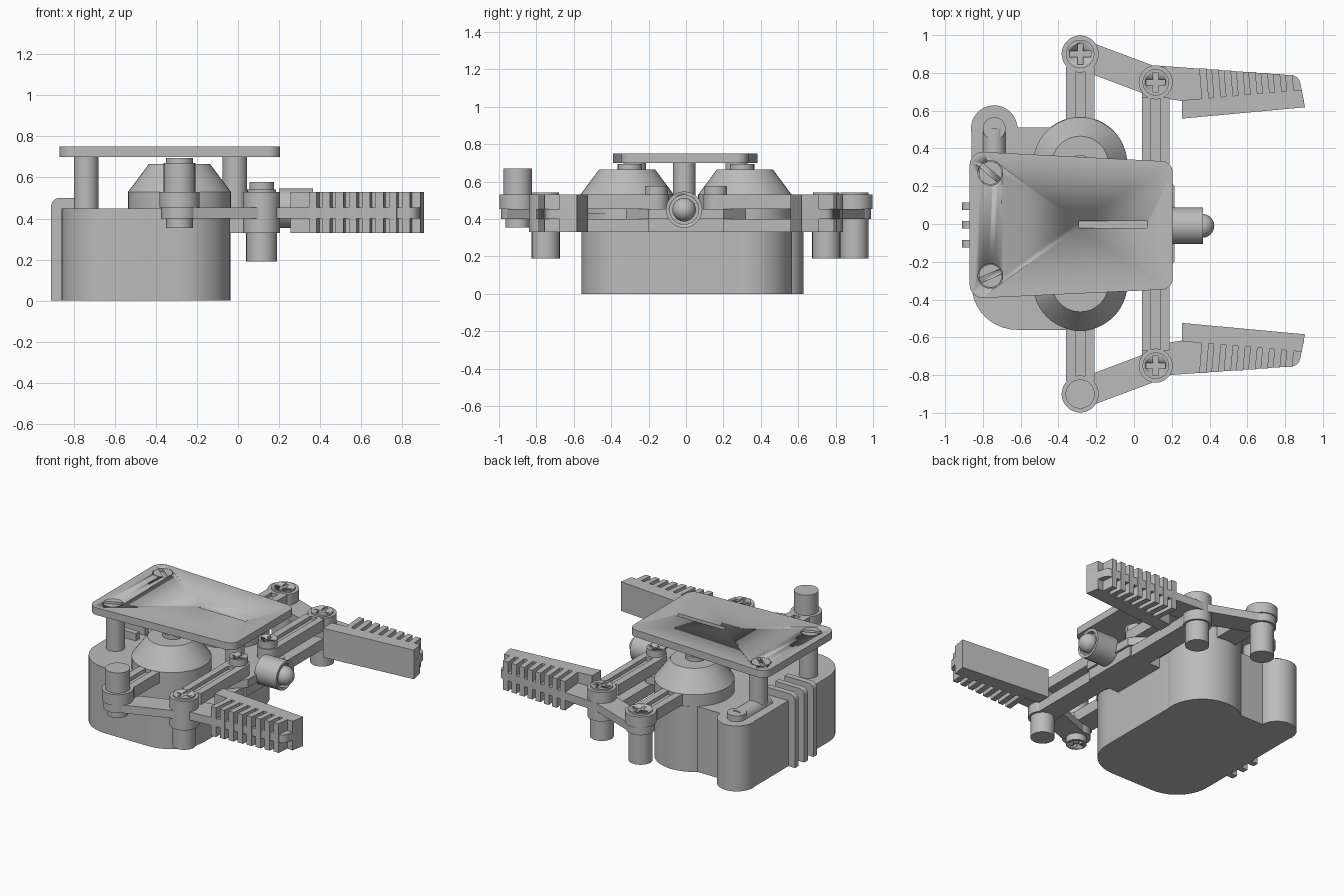
import bpy, bmesh, math
from mathutils import Vector, Matrix

cube = bpy.data.objects.get("Cube")
if cube:
    bpy.data.objects.remove(cube, do_unlink=True)

grey = bpy.data.materials.new("plain_grey")
grey.use_nodes = True
COLOUR = (0.5, 0.5, 0.5, 1)
grey.diffuse_color = COLOUR
grey.node_tree.nodes["Principled BSDF"].inputs["Base Color"].default_value = COLOUR


def finish(name, bm):
    bmesh.ops.recalc_face_normals(bm, faces=bm.faces[:])
    mesh = bpy.data.meshes.new(name)
    bm.to_mesh(mesh)
    bm.free()
    ob = bpy.data.objects.new(name, mesh)
    bpy.context.scene.collection.objects.link(ob)
    mesh.materials.append(grey)
    bpy.ops.object.select_all(action='DESELECT')
    ob.select_set(True)
    bpy.context.view_layer.objects.active = ob
    bpy.ops.object.shade_smooth_by_angle(angle=math.radians(30))
    return ob


def prism(name, pts, z0, z1):
    bm = bmesh.new()
    face = bm.faces.new([bm.verts.new((p[0], p[1], z0)) for p in pts])
    ext = bmesh.ops.extrude_face_region(bm, geom=[face])
    tops = [v for v in ext["geom"] if isinstance(v, bmesh.types.BMVert)]
    bmesh.ops.translate(bm, vec=(0, 0, z1 - z0), verts=tops)
    return finish(name, bm)


def box(name, x0, x1, y0, y1, z0, z1):
    return prism(name, [(x0, y0), (x1, y0), (x1, y1), (x0, y1)], z0, z1)


def cyl(name, x, y, r, z0, z1, r2=None):
    bm = bmesh.new()
    bmesh.ops.create_cone(bm, cap_ends=True, segments=48, radius1=r,
                          radius2=r if r2 is None else r2, depth=z1 - z0,
                          matrix=Matrix.Translation((x, y, (z0 + z1) / 2)))
    return finish(name, bm)


def lying_cyl(name, start, length, r, axis):
    bm = bmesh.new()
    turn = Matrix.Rotation(math.pi / 2, 4, 'Y' if axis == 'X' else 'X')
    step = Vector((length / 2, 0, 0)) if axis == 'X' else Vector((0, length / 2, 0))
    bmesh.ops.create_cone(bm, cap_ends=True, segments=48, radius1=r, radius2=r, depth=length,
                          matrix=Matrix.Translation(Vector(start) + step) @ turn)
    return finish(name, bm)


def ball(name, at, r):
    bm = bmesh.new()
    bmesh.ops.create_uvsphere(bm, u_segments=32, v_segments=16, radius=r,
                              matrix=Matrix.Translation(at))
    return finish(name, bm)


def rounded(corners, steps=10):
    """Outline from (x, y, radius) corners."""
    out, n = [], len(corners)
    for i, (x, y, r) in enumerate(corners):
        p = Vector((x, y))
        if r == 0:
            out.append(p)
            continue
        a = (Vector(corners[i - 1][:2]) - p).normalized()
        b = (Vector(corners[(i + 1) % n][:2]) - p).normalized()
        half = a.angle(b) / 2
        mid = p + (a + b).normalized() * r / math.sin(half)
        s = p + a * r / math.tan(half) - mid
        e = p + b * r / math.tan(half) - mid
        sweep = math.atan2(s.x * e.y - s.y * e.x, s.dot(e))
        out += [mid + Matrix.Rotation(sweep * k / steps, 2) @ s for k in range(steps + 1)]
    return out


def bar(p, q, w):
    """Straight strip of half width w between two points."""
    p, q = Vector(p), Vector(q)
    d = (q - p).normalized() * w
    side = Vector((-d.y, d.x))
    return [p + side, p - side, q - side, q + side]


def cut(ob, cutters):
    for c in cutters:
        c.hide_render = True
        mod = ob.modifiers.new("cut", 'BOOLEAN')
        mod.operation, mod.object = 'DIFFERENCE', c
        bpy.context.view_layer.objects.active = ob
        bpy.ops.object.modifier_apply(modifier=mod.name)
        bpy.data.objects.remove(c, do_unlink=True)


def cross_screw(name, x, y, r, z0, z1, below=False):
    head = cyl(name, x, y, r, z0, z1)
    c0, c1 = (z0 - 0.01, z0 + 0.02) if below else (z1 - 0.02, z1 + 0.01)
    a, b = r * 0.75, r * 0.2
    plus = [(a, -b), (a, b), (b, b), (b, a), (-b, a), (-b, b),
            (-a, b), (-a, -b), (-b, -b), (-b, -a), (b, -a), (b, -b)]
    cut(head, [prism("cross_cutter", [(x + u, y + v) for u, v in plus], c0, c1)])


# Housing with its rear bulge, cable boss and cooling fins
prism("housing", rounded([(-0.86, -0.56, 0.24), (-0.04, -0.56, 0.25),
                          (-0.04, 0.51, 0.2), (-0.86, 0.51, 0)]), 0, 0.45)
cyl("housing_bulge", -0.285, 0.32, 0.248, 0, 0.45)
cyl("cable_boss", -0.74, 0.505, 0.123, 0, 0.45)
cyl("cable_plug", -0.74, 0.505, 0.06, 0.4, 0.49)
lying_cyl("cable", (-0.74, 0.2, 0.44), 0.305, 0.06, 'Y')
for i in range(3):
    fin = prism("cooling_fin", rounded([(-0.91, 0, 0), (-0.69, 0, 0), (-0.69, 0.5, 0),
                                        (-0.91, 0.5, 0.04)]), -0.02, 0.02)
    fin.matrix_world = Matrix.Translation((0, 0.1 * i - 0.105, 0)) @ Matrix.Rotation(math.pi / 2, 4, 'X')

# Top plate with slot, slotted screws and standoffs
plate = prism("top_plate", rounded([(-0.87, -0.395, 0.07), (0.205, -0.345, 0.06),
                                    (0.205, 0.33, 0.06), (-0.87, 0.385, 0.07)]), 0.7, 0.75)
cutters = [box("slot_cutter", -0.295, 0.07, -0.02, 0.015, 0.72, 0.8)]
for y, tilt in ((0.27, -0.7), (-0.275, 0.4)):
    cutters.append(cyl("hole_cutter", -0.76, y, 0.065, 0.725, 0.8))
    screw = cyl("plate_screw", -0.76, y, 0.061, 0.72, 0.751)
    d = Vector((math.cos(tilt), math.sin(tilt))) * 0.1
    p = Vector((-0.76, y))
    cut(screw, [prism("slit_cutter", bar(p - d, p + d, 0.014), 0.73, 0.8)])
    cyl("standoff", -0.74, y, 0.06, 0.44, 0.71)
cut(plate, cutters)
cyl("centre_standoff", -0.015, -0.01, 0.06, 0.42, 0.71)

# Chassis and front sensor
prism("chassis", [(-0.3, -0.32), (0.08, -0.32), (0.215, -0.2), (0.215, 0.2),
                  (0.08, 0.32), (-0.3, 0.32)], 0.4, 0.455)
prism("chassis_floor", [(-0.1, -0.2), (0.2, -0.2), (0.2, 0.2), (-0.1, 0.2)], 0.33, 0.4)
barrel = lying_cyl("sensor_barrel", (0.2, -0.01, 0.45), 0.165, 0.097, 'X')
cut(barrel, [lying_cyl("bore_cutter", (0.33, -0.01, 0.45), 0.1, 0.078, 'X')])
ball("sensor_ball", (0.362, -0.01, 0.45), 0.063)


def grooved_arm(name, x, w, y0, y1, s):
    """Upper arm with a channel along its top."""
    lo, hi = sorted((y0 * s, y1 * s))
    box(name + "_floor", x - w, x + w, lo, hi, 0.455, 0.505)
    for side in (-1, 1):
        a, b = sorted((x + side * w, x + side * 0.025))
        box(name + "_rail", a, b, lo, hi, 0.5, 0.53)


for s, label in ((1, "left"), (-1, "right")):
    JX, JY, CX, CY = 0.115, 0.75 * s, -0.285, 0.9 * s
    rear = s > 0

    # Domed gear covers
    cyl(label + "_dome_base", CX, 0.315 * s, 0.25, 0.43, 0.53)
    cyl(label + "_dome", CX, 0.315 * s, 0.25, 0.53, 0.665, 0.15)
    cross_screw(label + "_dome_screw", CX, 0.3 * s, 0.065, 0.65, 0.695)

    # Crank arm, rocker arms and joint rings
    grooved_arm(label + "_crank", CX, 0.075, 0.3, 0.83, s)
    grooved_arm(label + "_rocker", JX, 0.072, 0.165, 0.67, s)
    lo, hi = sorted((0.165 * s, JY))
    box(label + "_lower_rocker", JX - 0.072, JX + 0.072, lo, hi, 0.33, 0.4)
    for y, r in ((0.165 * s, 0.072), (JY, 0.09)):
        cyl(label + "_rocker_ring", JX, y, r, 0.455, 0.53)
        cyl(label + "_lower_rocker_ring", JX, y, r, 0.33, 0.4)
    cyl(label + "_crank_ring", CX, CY, 0.098, 0.455, 0.53)

    # Joint pins and screws
    cross_screw(label + "_pivot_screw", JX, 0.16 * s, 0.06, 0.5, 0.577)
    cross_screw(label + "_joint_screw", JX, JY, 0.07, 0.5, 0.542)
    cyl(label + "_joint_pin", JX, JY, 0.075, 0.19, 0.34)
    if rear:
        cross_screw("left_crank_screw", CX, CY, 0.075, 0.5, 0.542)
        cyl("left_crank_pin", CX, CY, 0.075, 0.19, 0.41)
    else:
        cyl("right_crank_pin", CX, CY, 0.077, 0.5, 0.67)
        cross_screw("right_crank_screw", CX, CY, 0.065, 0.355, 0.41, below=True)

    # Coupling link
    prism(label + "_link", bar((CX, CY), (JX, JY), 0.078), 0.4, 0.455)
    cyl(label + "_link_end", CX, CY, 0.09, 0.4, 0.455)
    cyl(label + "_link_joint", JX, JY, 0.09, 0.4, 0.455)

    # Finger: web, grip pad and ribs
    shift = 0 if rear else 0.034

    def flip(pts):
        return [(p[0], p[1] * s + shift) for p in pts]

    web = rounded([(0.13, 0.67, 0), (0.26, 0.65, 0), (0.9, 0.65, 0),
                   (0.872, 0.785, 0.05), (0.13, 0.838, 0)])
    prism(label + "_finger_web", flip(web), 0.4, 0.455)
    prism(label + "_grip_pad", flip([(0.255, 0.558), (0.905, 0.618),
                                     (0.888, 0.71), (0.255, 0.655)]), 0.33, 0.53)
    for i in range(8):
        x = 0.345 + 0.065 * i
        top = 0.838 - (x - 0.13) * 0.072
        rib = [(x + 0.015, 0.64), (x + 0.053, 0.64), (x + 0.038, top), (x, top)]
        prism(label + "_finger_rib", flip(rib), 0.33, 0.53)
